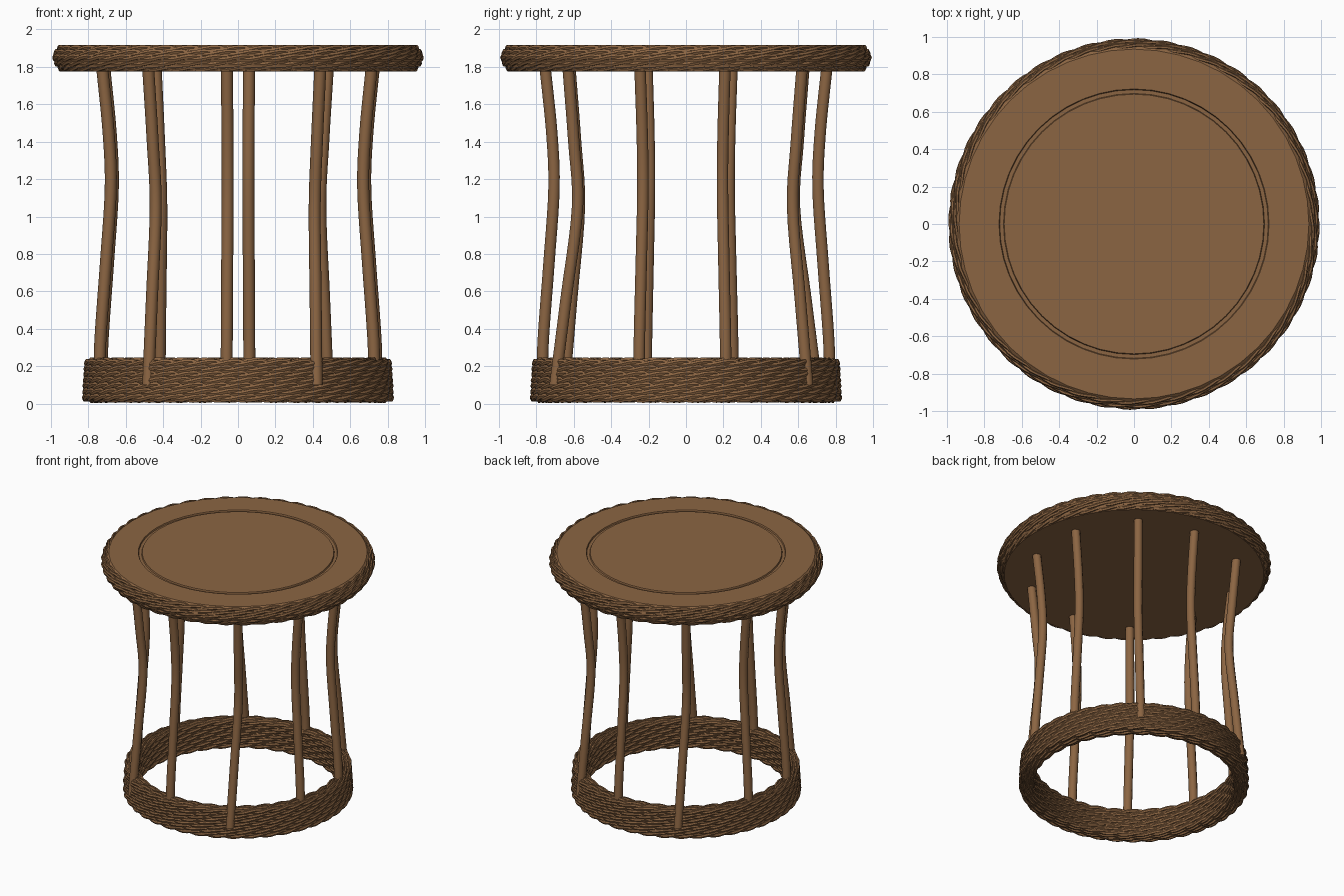
import bpy, bmesh, math
from mathutils import Vector

if "Cube" in bpy.data.objects:
    bpy.data.objects.remove(bpy.data.objects["Cube"])

cane = bpy.data.materials.new("cane brown")
cane.diffuse_color = (0.26, 0.13, 0.055, 1)
cane.use_nodes = True
cane.node_tree.nodes["Principled BSDF"].inputs["Base Color"].default_value = cane.diffuse_color


def finish(name, bm, angle=40):
    bmesh.ops.recalc_face_normals(bm, faces=bm.faces)
    me = bpy.data.meshes.new(name)
    bm.to_mesh(me)
    bm.free()
    me.materials.append(cane)
    ob = bpy.data.objects.new(name, me)
    bpy.context.collection.objects.link(ob)
    bpy.ops.object.select_all(action='DESELECT')
    ob.select_set(True)
    bpy.context.view_layer.objects.active = ob
    bpy.ops.object.shade_smooth_by_angle(angle=math.radians(angle))
    return ob


def skin(bm, rings, loop):
    """Join equal-sized rings of points with quads."""
    vr = [[bm.verts.new(p) for p in r] for r in rings]
    n = len(vr[0])
    for i in range(len(vr) if loop else len(vr) - 1):
        a, b = vr[i], vr[(i + 1) % len(vr)]
        for j in range(n):
            bm.faces.new((a[j], a[(j + 1) % n], b[(j + 1) % n], b[j]))
    return vr


def lathe(bm, profile, segs, closed):
    rings = [[(r * math.cos(2 * math.pi * k / segs), r * math.sin(2 * math.pi * k / segs), z)
              for k in range(segs)] for r, z in profile]
    vr = skin(bm, rings, closed)
    if not closed:
        bm.faces.new(vr[0])
        bm.faces.new(vr[-1])


def strand(bm, R, z, rr, rz, waves, phase, amp_r, amp_z, segs=150, sides=6):
    """Woven cane running round the table, weaving in and out."""
    rings = []
    for k in range(segs):
        t = 2 * math.pi * k / segs
        c = R + amp_r * math.cos(waves * t + phase)
        h = z + amp_z * math.sin(waves * t + phase)
        rings.append([((c + rr * math.cos(u)) * math.cos(t), (c + rr * math.cos(u)) * math.sin(t),
                       h + rz * math.sin(u)) for u in (2 * math.pi * j / sides for j in range(sides))])
    skin(bm, rings, True)


def weave(name, rows, waves):
    bm = bmesh.new()
    for i, (R, z) in enumerate(rows):
        for s in (0, math.pi):
            strand(bm, R, z, 0.010, 0.014, waves, s + i * 1.9, 0.007, 0.010)
    return finish(name, bm)


# Table top with a shallow ring groove
bm = bmesh.new()
lathe(bm, [(0.94, 1.775), (0.965, 1.80), (0.975, 1.85), (0.962, 1.895), (0.935, 1.918),
           (0.722, 1.918), (0.718, 1.908), (0.698, 1.908), (0.694, 1.918)], 48, False)
finish("table_top", bm, 30)

# Woven edge of the top
weave("woven_top_edge", [(0.948, 1.797), (0.968, 1.823), (0.977, 1.848),
                         (0.970, 1.873), (0.953, 1.895)], 22)

# Base ring core and its woven faces
bm = bmesh.new()
lathe(bm, [(0.74, 0.02), (0.805, 0.02), (0.80, 0.23), (0.74, 0.23)], 48, True)
finish("base_ring", bm, 30)
rows = [0.032 + 0.0306 * i for i in range(7)]
weave("woven_base_outside", [(0.818 - 0.06 * max(0, z - 0.05), z) for z in rows], 20)
weave("woven_base_inside", [(0.737, z) for z in rows], 18)
weave("woven_base_rims", [(r, z) for r in (0.758, 0.785) for z in (0.026, 0.224)], 18)


def catmull(pts, steps):
    p = [2 * pts[0] - pts[1]] + pts + [2 * pts[-1] - pts[-2]]
    out = []
    for i in range(1, len(p) - 2):
        a, b, c, d = p[i - 1:i + 3]
        for s in range(steps):
            t = s / steps
            out.append(0.5 * (2 * b + (c - a) * t + (2 * a - 5 * b + 4 * c - d) * t * t
                              + (3 * b - a - 3 * c + d) * t ** 3))
    return out + [pts[-1]]


def leg(name, pts, rad=0.032, sides=10):
    bm = bmesh.new()
    rings = [[p + Vector((rad * math.cos(2 * math.pi * j / sides),
                          rad * math.sin(2 * math.pi * j / sides), 0)) for j in range(sides)]
             for p in catmull([Vector(q) for q in pts], 5)]
    vr = skin(bm, rings, False)
    bm.faces.new(vr[0])
    bm.faces.new(vr[-1])
    finish(name, bm)


# Ten waisted legs: five different ones, each repeated half a turn round
def inner(deg):
    c, s = math.cos(math.radians(deg)), math.sin(math.radians(deg))
    return [(r * c, r * s, z) for r, z in
            ((0.770, 0.15), (0.765, 0.35), (0.735, 0.75), (0.708, 1.15), (0.720, 1.45), (0.755, 1.79))]


def outer(bottom, waist, top):
    b, w, t = Vector(bottom), Vector(waist), Vector(top)
    path = [(b, 0.10), (b.lerp(w, 0.5), 0.57), (w, 1.05), (w.lerp(t, 0.4), 1.4), (t, 1.79)]
    return [(v.x, v.y, z) for v, z in path]


paths = {"inner_leg_a": inner(16), "inner_leg_b": inner(85.5), "inner_leg_c": inner(161),
         "outer_leg_a": outer((0.48, 0.65), (0.44, 0.57), (0.48, 0.62)),
         "outer_leg_b": outer((-0.42, 0.70), (-0.41, 0.58), (-0.44, 0.63))}
for name, pts in paths.items():
    leg(name + "_back", pts)
    leg(name + "_front", [(-x, -y, z) for x, y, z in pts])
